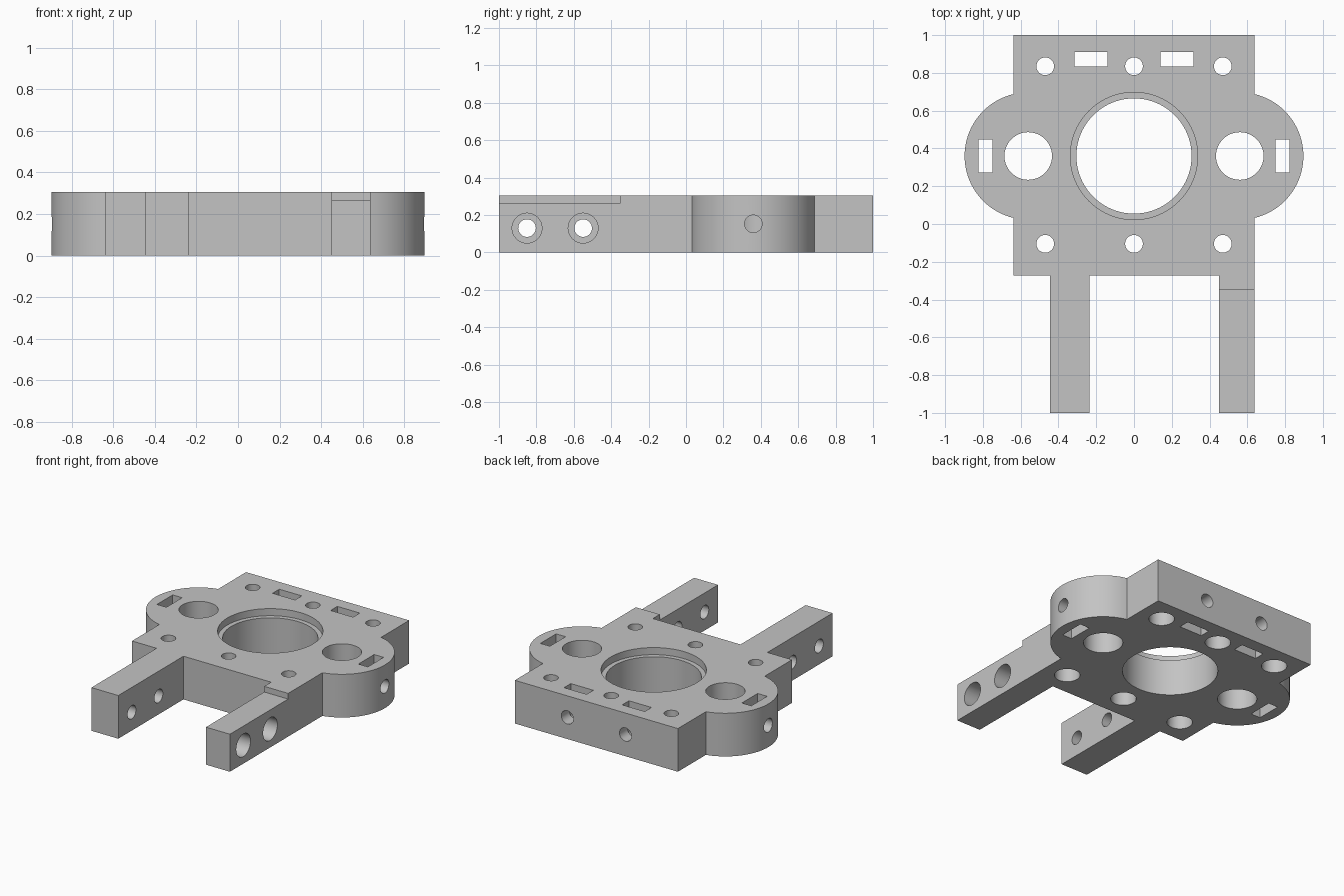
import bpy
import bmesh
from math import pi, sin, cos, acos
from mathutils import Matrix, Vector

if "Cube" in bpy.data.objects:
    bpy.data.objects.remove(bpy.data.objects["Cube"], do_unlink=True)

H = 0.305            # plate thickness
CY = 0.36            # y of the bore and lobe axis
HALF = 0.637         # half width of the plate
FRONT = -0.273       # front edge of the plate
LOBE_X, LOBE_R = 0.56, 0.337
MID = 0.153          # height of the edge screw holes

grey = bpy.data.materials.new("plain_grey")
grey.use_nodes = True
grey.diffuse_color = (0.55, 0.55, 0.55, 1)
grey.node_tree.nodes["Principled BSDF"].inputs["Base Color"].default_value = (0.55, 0.55, 0.55, 1)


def finish(name, bm):
    bmesh.ops.recalc_face_normals(bm, faces=bm.faces)
    mesh = bpy.data.meshes.new(name)
    bm.to_mesh(mesh)
    bm.free()
    mesh.materials.append(grey)
    obj = bpy.data.objects.new(name, mesh)
    bpy.context.collection.objects.link(obj)
    return obj


def lobe_arc(side, steps=40):
    """Arc bulging past the plate edge, listed from front to back."""
    a = acos((HALF - LOBE_X) / LOBE_R)
    angles = [-a + 2 * a * i / steps for i in range(steps + 1)]
    return [(side * (LOBE_X + LOBE_R * cos(t)), CY + LOBE_R * sin(t)) for t in angles]


# Body outline: plate, two lobes and two legs in one profile
outline = [(-HALF, FRONT), (-0.445, FRONT), (-0.445, -1), (-0.235, -1), (-0.235, FRONT),
           (0.45, FRONT), (0.45, -1), (HALF, -1)]
outline += lobe_arc(1) + [(HALF, 1), (-HALF, 1)] + lobe_arc(-1)[::-1]
bm = bmesh.new()
base = bm.faces.new([bm.verts.new((x, y, 0)) for x, y in outline])
top = bmesh.ops.extrude_face_region(bm, geom=[base])["geom"]
bmesh.ops.translate(bm, vec=(0, 0, H), verts=[v for v in top if isinstance(v, bmesh.types.BMVert)])
body = finish("mount_plate", bm)


def cut(cutter):
    cutter.hide_render = True
    mod = body.modifiers.new("cut", 'BOOLEAN')
    mod.operation, mod.solver, mod.object = 'DIFFERENCE', 'EXACT', cutter
    bpy.context.view_layer.objects.active = body
    bpy.ops.object.modifier_apply(modifier=mod.name)
    bpy.data.objects.remove(cutter, do_unlink=True)


def cut_round(start, end, r, segs=32):
    a, b = Vector(start), Vector(end)
    turn = (b - a).to_track_quat('Z', 'Y').to_matrix().to_4x4()
    bm = bmesh.new()
    bmesh.ops.create_cone(bm, cap_ends=True, segments=segs, radius1=r, radius2=r,
                          depth=(b - a).length, matrix=Matrix.Translation((a + b) / 2) @ turn)
    cut(finish("round_cutter", bm))


def cut_box(lo, hi):
    lo, hi = Vector(lo), Vector(hi)
    bm = bmesh.new()
    bmesh.ops.create_cube(bm, size=1, matrix=Matrix.Translation((lo + hi) / 2)
                          @ Matrix.Diagonal((hi - lo).to_4d()))
    cut(finish("box_cutter", bm))


# Lowered top of the left leg
cut_box((0.4, -1.1, 0.265), (0.7, -0.35, 0.4))

# Central bore with a shallow seat at the top
cut_round((0, CY, -0.1), (0, CY, 0.4), 0.305, 96)
cut_round((0, CY, H - 0.05), (0, CY, 0.4), 0.337, 96)

# Vertical screw holes, counterbored underneath
for y in (0.835, -0.105):
    for x in (-0.47, 0, 0.47):
        cut_round((x, y, -0.1), (x, y, 0.4), 0.047)
        cut_round((x, y, -0.1), (x, y, 0.15), 0.082)

for s in (-1, 1):
    # Rod holes in the lobes
    cut_round((s * LOBE_X, CY, -0.1), (s * LOBE_X, CY, 0.4), 0.126, 64)
    # Nut slots, in the lobes and along the back
    cut_box((s * 0.787 - 0.037, CY - 0.088, -0.1), (s * 0.787 + 0.037, CY + 0.088, 0.4))
    cut_box((s * 0.227 - 0.088, 0.835, -0.1), (s * 0.227 + 0.088, 0.91, 0.4))
    # Edge screw holes that meet the slots
    cut_round((s * 1.0, CY, MID), (s * 0.6, CY, MID), 0.047)
    cut_round((s * 0.227, 1.1, MID), (s * 0.227, 0.77, MID), 0.047)

# Cross holes through both legs, counterbored on the left outer side
for y in (-0.85, -0.55):
    cut_round((-0.6, y, 0.13), (0.8, y, 0.13), 0.047)
    cut_round((HALF - 0.12, y, 0.13), (0.8, y, 0.13), 0.08)

# Smooth curved walls, keep hard edges
bpy.ops.object.select_all(action='DESELECT')
body.select_set(True)
bpy.context.view_layer.objects.active = body
bpy.ops.object.shade_smooth_by_angle(angle=pi / 6)
